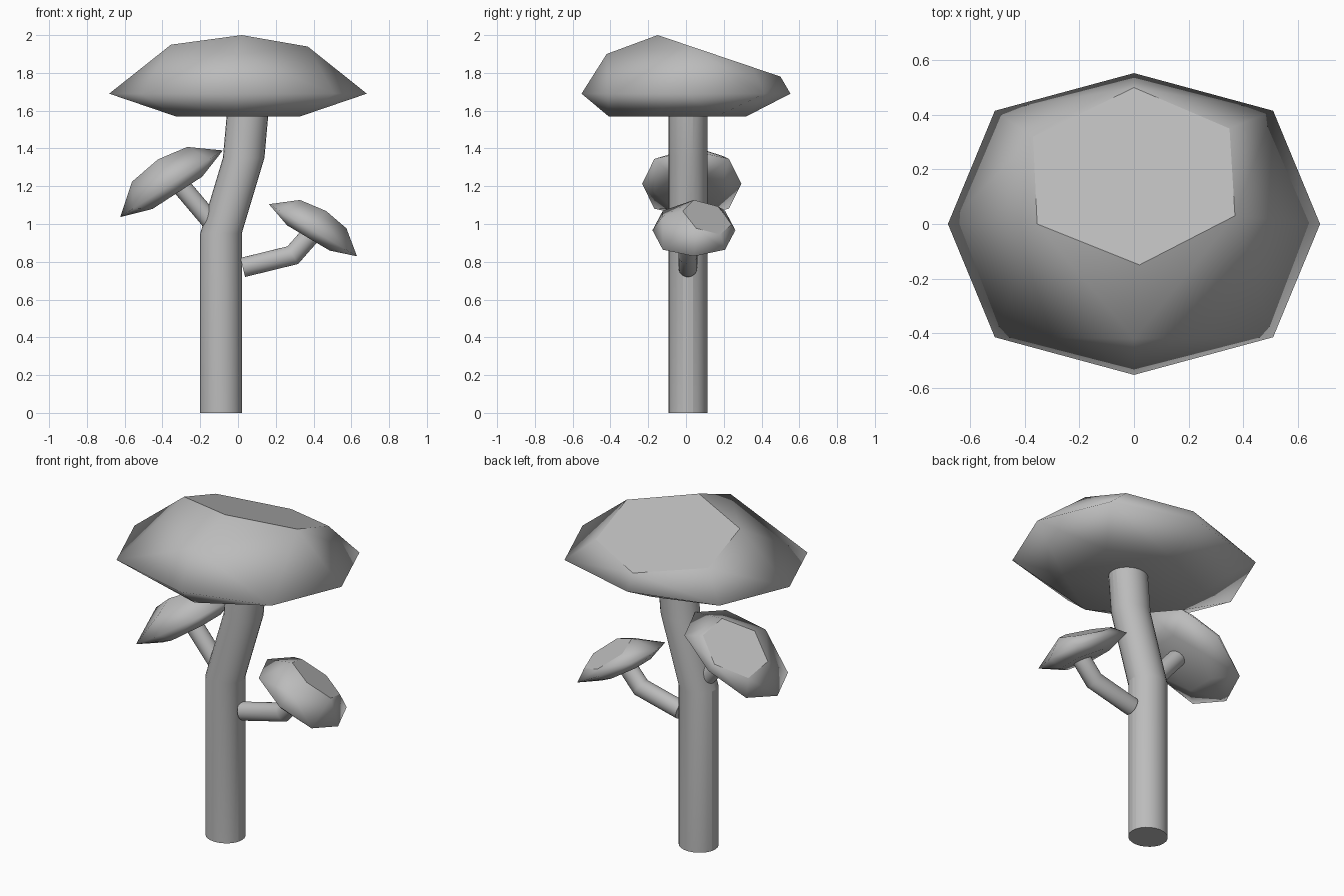
import bpy, bmesh, math
from mathutils import Vector, Matrix

if "Cube" in bpy.data.objects:
    bpy.data.objects.remove(bpy.data.objects["Cube"])

# Mid grey shared by all parts
grey = bpy.data.materials.new("mid_grey")
grey.diffuse_color = (.5, .5, .5, 1)
grey.use_nodes = True
grey.node_tree.nodes["Principled BSDF"].inputs["Base Color"].default_value = grey.diffuse_color


def finish(bm, name, angle=None):
    """Make an object; smooth by angle, or keep the edges marked sharp."""
    bmesh.ops.recalc_face_normals(bm, faces=bm.faces[:])
    for f in bm.faces:
        f.smooth = True
    me = bpy.data.meshes.new(name)
    bm.to_mesh(me)
    bm.free()
    me.materials.append(grey)
    ob = bpy.data.objects.new(name, me)
    bpy.context.collection.objects.link(ob)
    if angle:
        bpy.ops.object.select_all(action='DESELECT')
        ob.select_set(True)
        bpy.context.view_layer.objects.active = ob
        bpy.ops.object.shade_smooth_by_angle(angle=math.radians(angle))
    return ob


def tube(name, path, y, rx, ry, level=False, angle=40, sides=24):
    """Tube along an (x, z) path with mitred or level rings and capped ends."""
    bm = bmesh.new()
    pts = [Vector(p) for p in path]
    rings = []
    for i, p in enumerate(pts):
        side = Vector((1, 0))
        if not level:
            a = (p - pts[i - 1]).normalized() if i else None
            b = (pts[i + 1] - p).normalized() if i < len(pts) - 1 else None
            a, b = a or b, b or a
            t = (a + b).normalized()
            side = Vector((t.y, -t.x)) / t.dot(a)
        ring = []
        for k in range(sides):
            w = 2 * math.pi * k / sides
            q = p + side * rx * math.cos(w)
            ring.append(bm.verts.new((q.x, y + ry * math.sin(w), q.y)))
        rings.append(ring)
    for r, s in zip(rings, rings[1:]):
        for k in range(sides):
            n = (k + 1) % sides
            bm.faces.new((r[k], r[n], s[n], s[k]))
    bm.faces.new(rings[0])
    bm.faces.new(rings[-1])
    return finish(bm, name, angle)


def canopy(name, centre, scale, tilt):
    """Leaf cap: octagonal rim, slanted crisp hexagonal top, flat underside."""
    pts = []
    # rim
    for x, y in [(0, .553), (.51, .415), (.682, 0), (.51, -.415), (0, -.553)]:
        pts += [(x, y, 0), (-x, y, 0)]
    # slanted top
    for x, y in [(0, .5), (-.37, .32), (-.355, 0), (.02, -.15), (.37, .03), (.35, .35)]:
        pts.append((x, y, .31 - (y + .15) * .338))
    # front shoulder
    pts.append((0, -.42, .21))
    # underside
    for x, y in [(0, -.41), (.33, -.2), (.33, .16), (0, .32)]:
        pts += [(x, y, -.12), (-x, y, -.12)]
    bm = bmesh.new()
    for p in sorted(set(pts)):
        bm.verts.new(p)
    bmesh.ops.convex_hull(bm, input=bm.verts[:])
    bmesh.ops.dissolve_limit(bm, angle_limit=math.radians(1),
                             verts=bm.verts[:], edges=bm.edges[:])
    bmesh.ops.recalc_face_normals(bm, faces=bm.faces[:])
    bm.normal_update()
    top = max(bm.faces, key=lambda f: f.normal.z)
    for e in top.edges:
        e.smooth = False
    m = (Matrix.Translation(centre) @ Matrix.Rotation(math.radians(tilt), 4, 'Y')
         @ Matrix.Scale(scale, 4))
    bm.transform(m)
    return finish(bm, name)


# Trunk and branches
tube("trunk", [(-.09, 0), (-.09, .95), (.03, 1.35), (.055, 1.63)], .01, .11, .103,
     level=True, angle=15.5)
tube("right_branch", [(.025, .77), (.29, .835), (.4, .96)], .01, .052, .05)
tube("left_branch", [(-.12, .985), (-.165, 1.04), (-.33, 1.235)], .01, .05, .05)

# Leaf caps
canopy("main_canopy", (0, 0, 1.69), 1, 0)
canopy("left_canopy", (-.352, .03, 1.213), .475, -33)
canopy("right_canopy", (.397, .042, .967), .397, 30.6)
